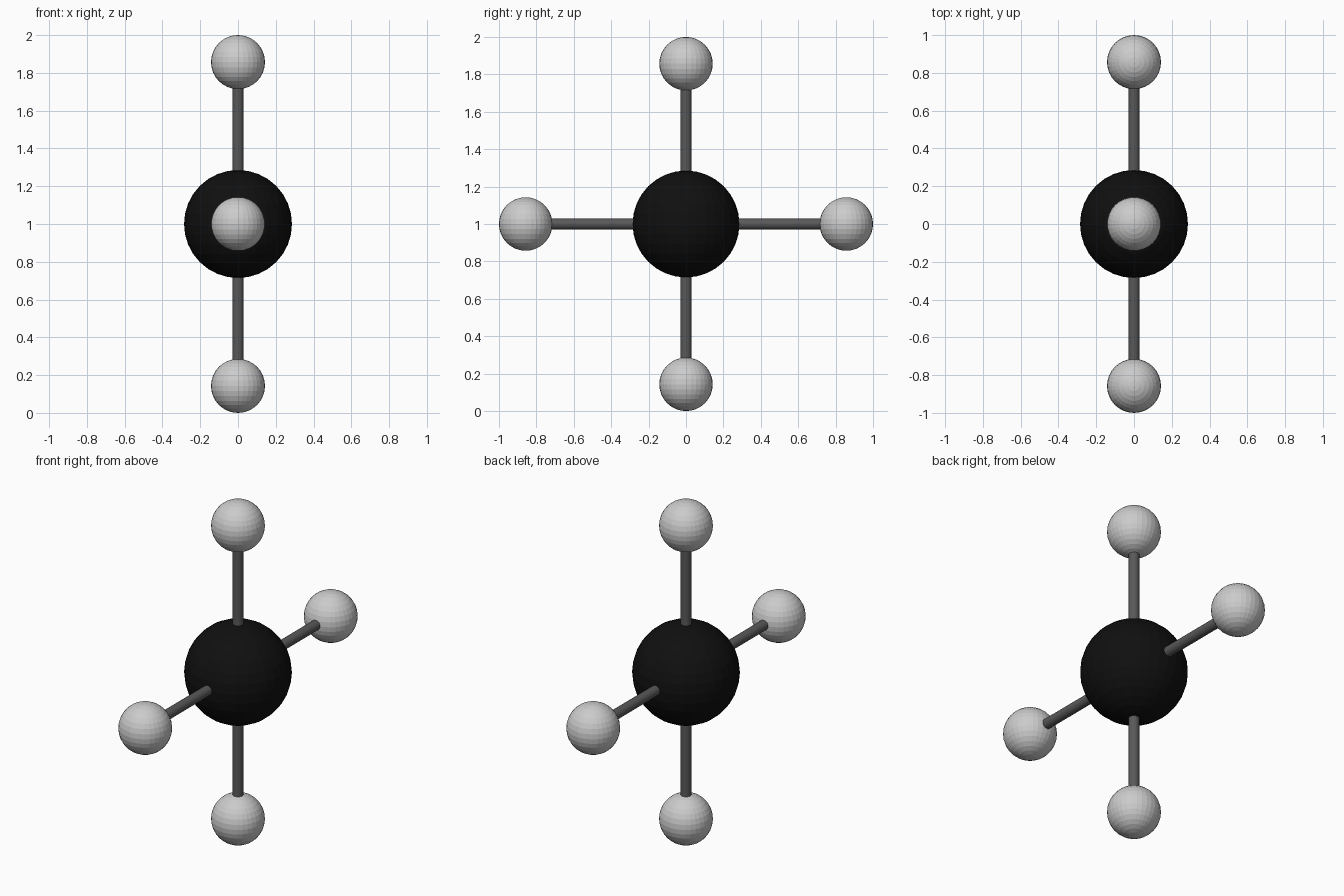
import bpy
from mathutils import Vector

if "Cube" in bpy.data.objects:
    bpy.data.objects.remove(bpy.data.objects["Cube"])

U = 2 / 7                      # large ball radius; everything else is a multiple of it
CENTRE = Vector((0, 0, 1))


def material(name, grey):
    mat = bpy.data.materials.new(name)
    mat.diffuse_color = (grey, grey, grey, 1)
    mat.use_nodes = True
    mat.node_tree.nodes["Principled BSDF"].inputs["Base Color"].default_value = mat.diffuse_color
    return mat


black = material("black", 0.005)
dark_grey = material("dark_grey", 0.1)


def ball(name, location, radius, mat=None):
    bpy.ops.mesh.primitive_uv_sphere_add(segments=32, ring_count=16,
                                         radius=radius, location=location)
    obj = bpy.context.object
    obj.name = name
    if mat:
        obj.data.materials.append(mat)


def rod(name, start, end, radius, mat):
    axis = end - start
    bpy.ops.mesh.primitive_cylinder_add(
        vertices=32, radius=radius, depth=axis.length, location=(start + end) / 2,
        rotation=axis.to_track_quat('Z', 'Y').to_euler())
    obj = bpy.context.object
    obj.name = name
    obj.data.materials.append(mat)


# Large central ball
ball("centre_ball", CENTRE, U, black)

# Four arms in the y-z plane, each a rod with a small ball on its end
arms = {"top": (0, 0, 1), "bottom": (0, 0, -1), "front": (0, -1, 0), "back": (0, 1, 0)}
for side, direction in arms.items():
    tip = CENTRE + Vector(direction) * 3 * U
    rod(side + "_rod", CENTRE, tip, 0.1 * U, dark_grey)
    ball(side + "_ball", tip, 0.5 * U)
